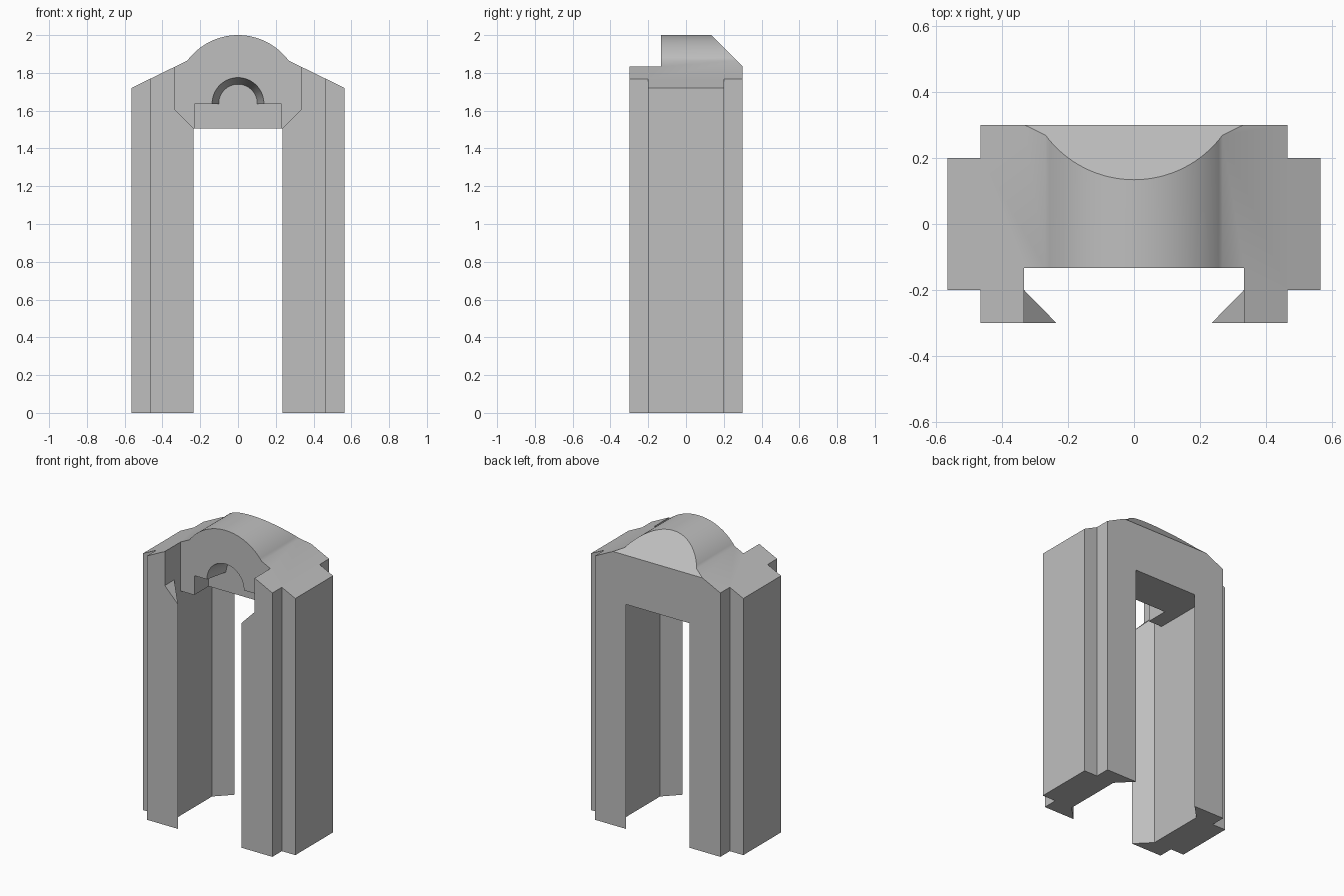
import bpy, bmesh, math
from mathutils import Vector

if "Cube" in bpy.data.objects:
    bpy.data.objects.remove(bpy.data.objects["Cube"], do_unlink=True)

stone = bpy.data.materials.new("plain_grey")
stone.use_nodes = True
grey = (0.52, 0.52, 0.52, 1)
stone.diffuse_color = grey
stone.node_tree.nodes["Principled BSDF"].inputs["Base Color"].default_value = grey

AXES = {"x": lambda a, b, d: (d, a, b),
        "y": lambda a, b, d: (a, d, b),
        "z": lambda a, b, d: (a, b, d)}


def prism(name, outline, axis, start, end, end_outline=None):
    """Closed solid from an outline pushed along an axis, optionally tapering."""
    bm = bmesh.new()
    place = AXES[axis]
    first = [bm.verts.new(place(a, b, start)) for a, b in outline]
    last = [bm.verts.new(place(a, b, end)) for a, b in end_outline or outline]
    bm.faces.new(first)
    bm.faces.new(last[::-1])
    n = len(first)
    for i in range(n):
        j = (i + 1) % n
        bm.faces.new((first[i], last[i], last[j], first[j]))
    bmesh.ops.recalc_face_normals(bm, faces=bm.faces)
    mesh = bpy.data.meshes.new(name)
    bm.to_mesh(mesh)
    bm.free()
    mesh.materials.append(stone)
    obj = bpy.data.objects.new(name, mesh)
    bpy.context.collection.objects.link(obj)
    return obj


def mirrored(half):
    """Complete a right-hand outline with its reflection in x."""
    return half + [(-a, b) for a, b in reversed(half)]


def circle(radius, height, count=48):
    steps = [math.tau * (i + 0.5) / count for i in range(count)]
    return [(radius * math.cos(t), height + radius * math.sin(t)) for t in steps]


def carve(target, cutter):
    mod = target.modifiers.new("cut", "BOOLEAN")
    mod.operation = "DIFFERENCE"
    mod.solver = "EXACT"
    mod.object = cutter
    cutter.hide_render = True
    bpy.context.view_layer.update()
    deps = bpy.context.evaluated_depsgraph_get()
    result = bpy.data.meshes.new_from_object(target.evaluated_get(deps))
    target.modifiers.clear()
    target.data = result
    bpy.data.objects.remove(cutter, do_unlink=True)


# Main dimensions
WIDE, DEEP, SHOULDER = 0.565, 0.3, 0.465
OPEN, POCKET = 0.235, 0.333
SOFFIT, EAVE, FACE = 1.505, 1.72, -0.133
ARC_R, ARC_Z, ARC_END = 0.3335, 1.6665, math.radians(36.5)

# Gabled body with a barrel crown
crown = []
for i in range(17):
    t = ARC_END + (math.pi / 2 - ARC_END) * i / 16
    crown.append((ARC_R * math.cos(t), ARC_Z + ARC_R * math.sin(t)))
right = [(WIDE, 0), (WIDE, EAVE)] + crown[:-1]
left = [(-a, b) for a, b in reversed(right)]
frame = prism("door_frame", right + [(0, 2)] + left, "y", -DEEP, DEEP)

# Stepped vertical corners
for sx in (-1, 1):
    for sy in (-1, 1):
        xs, ys = (sx * SHOULDER, sx), (sy * 0.2, sy)
        corner = [(xs[0], ys[0]), (xs[1], ys[0]), (xs[1], ys[1]), (xs[0], ys[1])]
        carve(frame, prism("corner_cutter", corner, "z", -1, 3))

# Doorway with wider pocket between the lips
doorway = mirrored([(OPEN, -0.4), (OPEN, -DEEP), (POCKET, -0.2),
                    (POCKET, 0.2), (OPEN, DEEP), (OPEN, 0.4)])
carve(frame, prism("doorway_cutter", doorway, "z", -1, SOFFIT))

# Pocket carried up in front of the lintel
front_pocket = mirrored([(OPEN, -0.4), (OPEN, -DEEP), (POCKET, -0.2), (POCKET, FACE)])
carve(frame, prism("pocket_cutter", front_pocket, "z", 1, 1.7))

# Open front above the sloped lip tops
front_gap = mirrored([(OPEN, 1.4), (OPEN, SOFFIT), (POCKET, 1.605), (POCKET, 3)])
carve(frame, prism("front_cutter", front_gap, "y", -1, FACE))

# Sloped back of the crown
slope = [(DEEP + 0.3, 1.834 - 0.3), (DEEP + 0.3, 2.4), (0.134 - 0.4, 2.4)]
carve(frame, prism("slope_cutter", slope, "x", -1, 1))

# Lintel recess and its flared arch
FLOOR = 0.02
panel = mirrored([(OPEN - 0.004, 1.4), (OPEN - 0.004, 1.635)])
carve(frame, prism("panel_cutter", panel, "y", -0.4, FLOOR))
flare = 0.035 / (FLOOR - FACE)
carve(frame, prism("arch_cutter", circle(0.137 + flare * 0.05, 1.638), "y",
                   FACE - 0.05, FLOOR, circle(0.102, 1.638)))

# Smooth curves, sharp corners
bpy.ops.object.select_all(action="DESELECT")
frame.select_set(True)
bpy.context.view_layer.objects.active = frame
bpy.ops.object.shade_smooth_by_angle(angle=math.radians(30))
